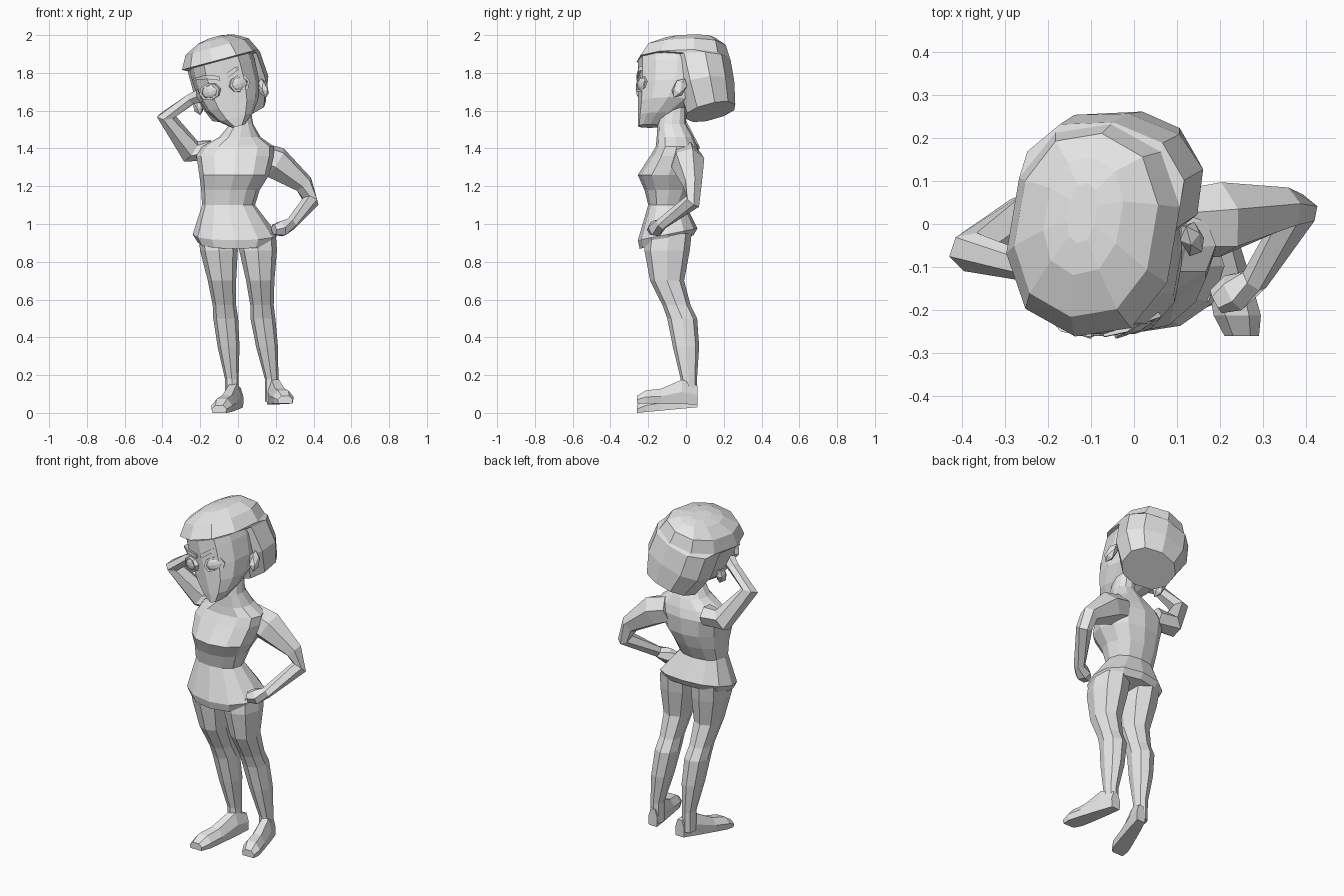
import bpy, bmesh, math
from mathutils import Vector, Matrix

if "Cube" in bpy.data.objects:
    bpy.data.objects.remove(bpy.data.objects["Cube"], do_unlink=True)

GREY = (.8, .8, .8, 1)
material = bpy.data.materials.new("plain_grey")
material.use_nodes = True
material.diffuse_color = GREY
material.node_tree.nodes["Principled BSDF"].inputs["Base Color"].default_value = GREY

# Tilted frame shared by all parts of the head; the hair is also turned a little
WORLD = Matrix.Identity(4)
HEAD = Matrix.Translation((-.06, 0, 1.75)) @ Matrix.Rotation(math.radians(-15), 4, 'Y')
HAIR = HEAD @ Matrix.Rotation(math.radians(-10), 4, 'Z')


def finish(name, bm, frame):
    """Turn a bmesh into a named, flat-shaded object."""
    bmesh.ops.recalc_face_normals(bm, faces=bm.faces)
    mesh = bpy.data.meshes.new(name)
    bm.to_mesh(mesh)
    bm.free()
    mesh.transform(frame)
    mesh.materials.append(material)
    bpy.context.collection.objects.link(bpy.data.objects.new(name, mesh))


def loft(name, rings, frame=WORLD, closed=False):
    """Skin equal-length point rings; cap the ends or join them in a loop."""
    bm = bmesh.new()
    loops = [[bm.verts.new(point) for point in ring] for ring in rings]
    following = loops[1:] + loops[:1] if closed else loops[1:]
    for lower, upper in zip(loops, following):
        for i in range(len(lower)):
            bm.faces.new((lower[i - 1], lower[i], upper[i], upper[i - 1]))
    if not closed:
        bm.faces.new(loops[0])
        bm.faces.new(loops[-1])
    finish(name, bm, frame)


def circle(sides):
    """Cosine and sine pairs, starting at the front."""
    angles = [math.tau * i / sides - math.pi / 2 for i in range(sides)]
    return [(math.cos(angle), math.sin(angle)) for angle in angles]


def squared(value):
    """Push a cosine or sine outward for a slightly boxier outline."""
    return math.copysign(abs(value) ** .88, value)


def slice_ring(z, x, half, front, back, slope=0, sides=12):
    """Rounded horizontal slice, optionally rising toward the back."""
    middle, depth = (front + back) / 2, (back - front) / 2
    ring = []
    for c, s in circle(sides):
        y = middle + depth * squared(s)
        ring.append(Vector((x + half * squared(c), y, z + slope * y)))
    return ring


def limb(name, path):
    """Six-sided tube through (x, y, z, radius) stations."""
    centres = [Vector(station[:3]) for station in path]
    rings = []
    for i, centre in enumerate(centres):
        along = centres[min(i + 1, len(path) - 1)] - centres[max(i - 1, 0)]
        side = along.cross(Vector((.3, 1, .1))).normalized()
        up = along.cross(side).normalized()
        rings.append([centre + path[i][3] * (side * c + up * s) for c, s in circle(6)])
    loft(name, rings)


def leg(name, hip_x, knee_x, ankle_x):
    """Leg bending at the knee; stations are height, radius, depth."""
    stations = ((.95, .1, -.09), (.86, .1, -.1), (.7, .075, -.1), (.57, .062, -.05),
                (.5, .066, -.02), (.35, .058, 0), (.18, .036, .015), (.06, .035, .015))
    hip, knee, ankle = .95, .5, .18
    rings = []
    for z, radius, y in stations:
        if z > knee:
            x = knee_x + (hip_x - knee_x) * (z - knee) / (hip - knee)
        else:
            x = ankle_x + (knee_x - ankle_x) * max(0, (z - ankle) / (knee - ankle))
        deep = radius * 1.2
        rings.append(slice_ring(z, x, radius, y - deep, y + deep, sides=8))
    loft(name, rings)


def foot(name, heel, toe):
    """Shoe from heel to toe; stations are fraction, thickness, half width."""
    rings = []
    for t, tall, half in ((0, .1, .03), (.25, .13, .04), (.6, .08, .05),
                          (.85, .07, .055), (1, .04, .04)):
        base = Vector(heel).lerp(Vector(toe), t)
        outline = ((-.9, 0), (.9, 0), (1, .5), (.5, 1), (-.5, 1), (-1, .5))
        rings.append([base + Vector((half * across, 0, tall * rise))
                      for across, rise in outline])
    loft(name, rings)


# Tunic, sloping shoulders and neck
loft("torso", [slice_ring(*row) for row in (
    (.93, -.015, .2, -.245, .04, .25),
    (.965, -.015, .225, -.255, .06, .2),
    (1.1, -.05, .14, -.2, 0),
    (1.18, -.04, .155, -.22, .04),
    (1.26, -.02, .185, -.255, .07),
    (1.36, -.015, .205, -.19, .075),
    (1.41, 0, .19, -.16, .06),
    (1.46, .01, .11, -.155, .04),
    (1.53, .02, .06, -.15, 0),
    (1.62, .01, .055, -.13, 0))])

# Legs and outward-turned feet
leg("right_leg", -.11, -.065, -.033)
leg("left_leg", .1, .132, .178)
foot("right_foot", (0, .06, .03), (-.1, -.26, 0))
foot("left_foot", (.18, .06, .045), (.25, -.26, .05))

# Right arm raised to the temple, left hand on the hip
limb("right_arm", ((-.14, .01, 1.39, .06), (-.25, .01, 1.385, .067), (-.38, -.065, 1.57, .05),
                   (-.25, -.1, 1.66, .033), (-.2, -.13, 1.68, .04)))
limb("left_arm", ((.1, 0, 1.36, .08), (.2, .01, 1.325, .09), (.35, .035, 1.21, .052),
                  (.385, .035, 1.12, .045), (.28, -.13, 1, .033),
                  (.23, -.16, .975, .045), (.19, -.18, .97, .03)))

# Face, narrowing to the chin
loft("face", [slice_ring(z, 0, half, -.255, 10 * half * half - .14) for z, half in (
    (-.24, .035), (-.19, .095), (-.12, .145), (-.03, .17), (.08, .175), (.12, .17))], HEAD)

# Bobbed hair behind the ears, domed crown with an overhanging fringe
bob = [slice_ring(z, 0, half, front, back, slope, sides=10) for z, half, front, back, slope in (
    (-.2, .15, 0, .265, .25), (-.05, .205, -.04, .26, .15), (.11, .2, -.08, .24, 0))]
crown = []
for angle in (0, .6, 1.1, 1.4):
    shrink, rise = math.cos(angle), math.sin(angle)
    crown.append(slice_ring((1 + rise) / 8, 0, .205 * shrink, -.265 * shrink,
                            .235 * math.sqrt(shrink), sides=10))
loft("hair", bob + crown, HAIR)

# Ears, rimmed eyes and frowning brows, mirrored across the face
for side, sign in (("left", 1), ("right", -1)):
    bm = bmesh.new()
    bmesh.ops.create_icosphere(bm, subdivisions=1, radius=1, matrix=Matrix.Diagonal((.028, .036, .06, 1)))
    place = Matrix.Translation((sign * .18, -.035, -.08))
    finish(side + "_ear", bm, HEAD @ place @ Matrix.Rotation(math.radians(-30), 4, 'X'))

    place = Matrix.Translation((sign * .08 - .018, -.232, -.025))
    socket = HEAD @ place @ Matrix.Rotation(math.radians(sign * 25), 4, 'Z')
    bm = bmesh.new()
    bmesh.ops.create_uvsphere(bm, u_segments=8, v_segments=6, radius=1, matrix=Matrix.Diagonal((.048, .018, .036, 1)))
    finish(side + "_eye", bm, socket)

    section = ((.046, -.01), (.06, -.01), (.06, .02), (.046, .02))
    loft(side + "_eye_rim", [[Vector((c * radius, y, s * radius * .75)) for radius, y in section]
                             for c, s in circle(8)], socket, closed=True)

    loft(side + "_brow", [[Vector((sign * x - .015, y, z - thick)), Vector((sign * x - .015, y, z + thick)),
                           Vector((sign * x - .015, y + .05, z))]
                          for x, y, z, thick in ((.015, -.262, .03, .012), (.08, -.25, .055, .012),
                                                 (.15, -.18, .06, .005))], HEAD)
